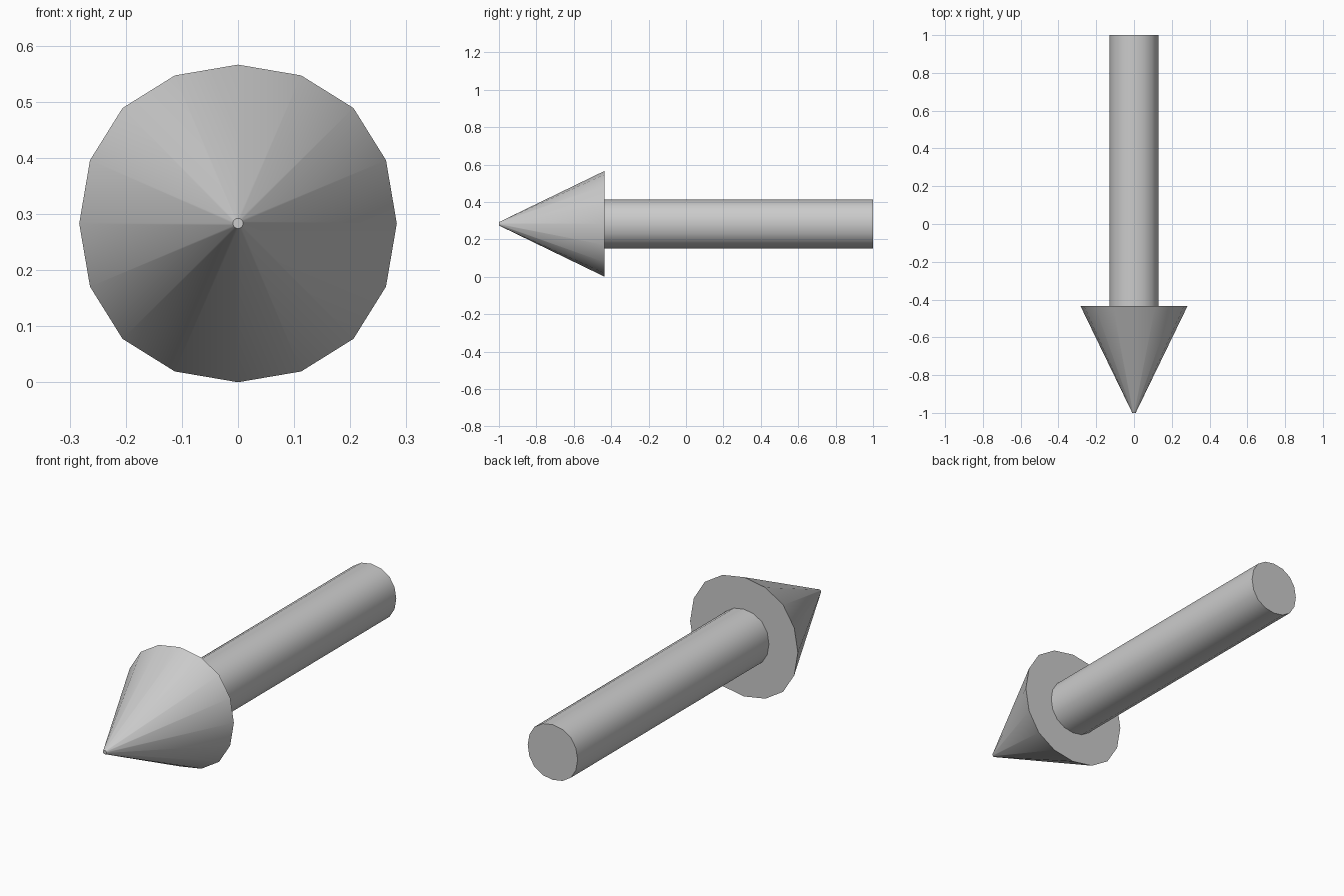
import bpy, bmesh, math

if "Cube" in bpy.data.objects:
    bpy.data.objects.remove(bpy.data.objects["Cube"])

AXIS_Z = 0.283

# Slightly bulged 16-sided cross-section: one quarter, turned four times
QUARTER = [(0.0, 1.0), (0.398, 0.932), (0.727, 0.727), (0.932, 0.398)]
SECTION = []
for turn in range(4):
    for x, z in QUARTER:
        for _ in range(turn):
            x, z = z, -x
        SECTION.append((x, z))


def lathe(name, profile):
    """Sweep the section along y through (y, radius) stations, capping both ends."""
    bm = bmesh.new()
    rings = [[bm.verts.new((x * r, y, AXIS_Z + z * r)) for x, z in SECTION]
             for y, r in profile]
    n = len(SECTION)
    for a, b in zip(rings, rings[1:]):
        for i in range(n):
            j = (i + 1) % n
            bm.faces.new((a[i], a[j], b[j], b[i]))
    bm.faces.new(rings[0])
    bm.faces.new(rings[-1])
    bmesh.ops.recalc_face_normals(bm, faces=bm.faces)
    mesh = bpy.data.meshes.new(name)
    bm.to_mesh(mesh)
    bm.free()
    obj = bpy.data.objects.new(name, mesh)
    bpy.context.collection.objects.link(obj)
    bpy.ops.object.select_all(action='DESELECT')
    obj.select_set(True)
    bpy.context.view_layer.objects.active = obj
    bpy.ops.object.shade_smooth_by_angle(angle=math.radians(40))
    return obj


# Blunt-tipped head, flat shoulder and shaft as one closed surface
lathe("arrow", [(-1.0, 0.009), (-0.435, 0.283), (-0.435, 0.131), (1.0, 0.131)])
